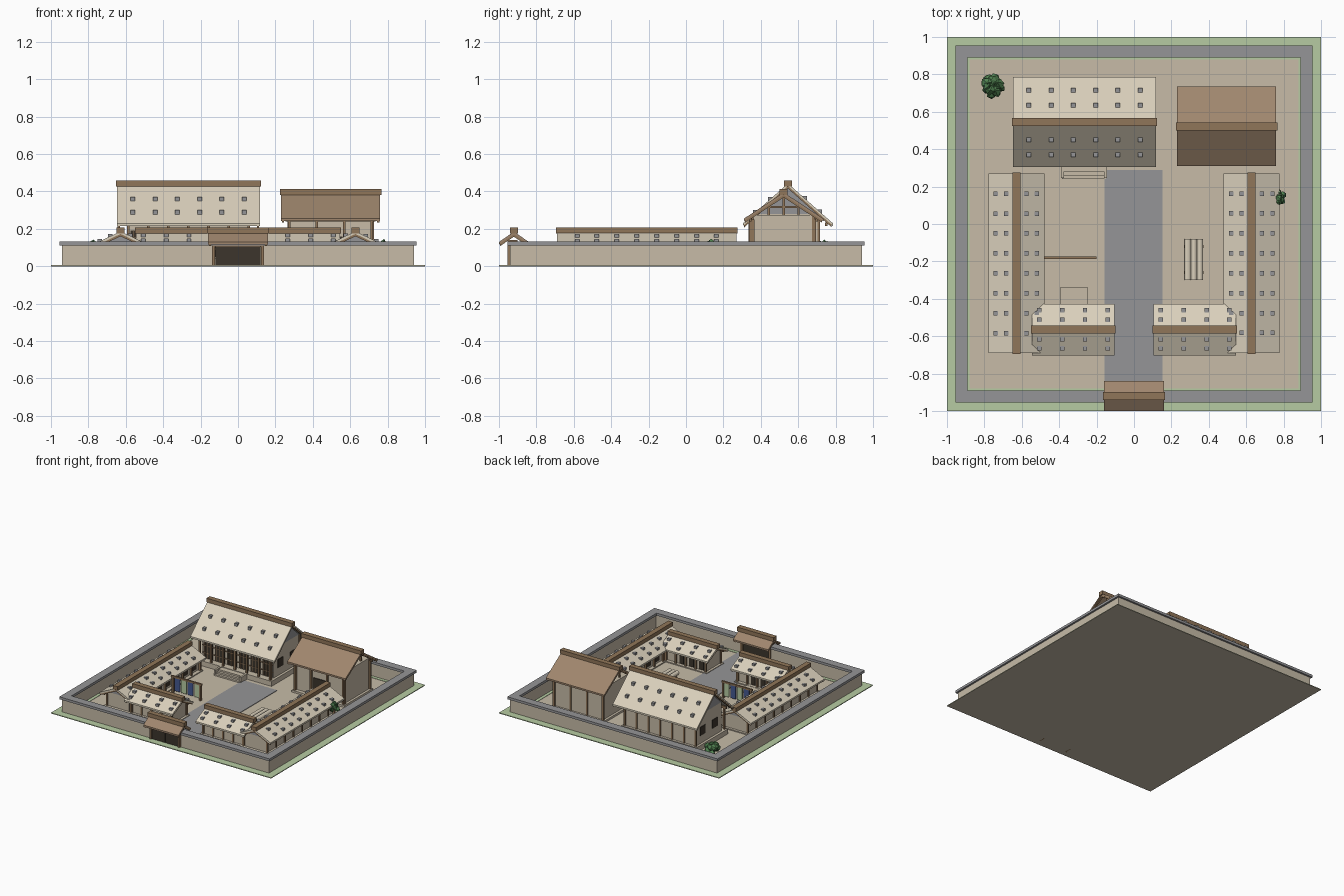
import bpy, bmesh, math, random
from mathutils import Matrix, Vector

cube = bpy.data.objects.get("Cube")
if cube:
    bpy.data.objects.remove(cube, do_unlink=True)


def material(name, r, g, b):
    m = bpy.data.materials.new(name)
    m.use_nodes = True
    m.diffuse_color = (r, g, b, 1)
    m.node_tree.nodes["Principled BSDF"].inputs["Base Color"].default_value = (r, g, b, 1)
    return m


SAND = material("sand plaster", .57, .5, .39)
CREAM = material("cream roof", .7, .63, .5)
TAN = material("tan roof", .35, .24, .155)
WOOD = material("brown wood", .28, .18, .1)
GREY = material("grey stone", .3, .3, .31)
GRASS = material("pale grass", .47, .6, .36)
DARK = material("dark lattice", .045, .035, .025)
LEAF = material("leaf green", .08, .22, .08)
BLUE = material("blue cloth", .06, .1, .28)
I = Matrix.Identity(4)


def finish(name, bm, mat, m=I):
    bmesh.ops.recalc_face_normals(bm, faces=bm.faces)
    mesh = bpy.data.meshes.new(name)
    bm.to_mesh(mesh)
    bm.free()
    mesh.materials.append(mat)
    ob = bpy.data.objects.new(name, mesh)
    ob.matrix_world = m
    bpy.context.collection.objects.link(ob)
    return ob


def boxes(name, mat, items, m=I):
    """One object from boxes given as x0, x1, y0, y1, z0, z1."""
    bm = bmesh.new()
    for x0, x1, y0, y1, z0, z1 in items:
        t = Matrix.Translation(((x0 + x1) / 2, (y0 + y1) / 2, (z0 + z1) / 2))
        bmesh.ops.create_cube(bm, size=1, matrix=t @ Matrix.Diagonal((x1 - x0, y1 - y0, z1 - z0, 1)))
    return finish(name, bm, mat, m)


def prisms(name, mat, profile, spans, m=I):
    """Extrude a y-z profile along x over each span."""
    bm = bmesh.new()
    for x0, x1 in spans:
        f = bm.faces.new([bm.verts.new((x0, y, z)) for y, z in profile])
        new = bmesh.ops.extrude_face_region(bm, geom=[f])["geom"]
        bmesh.ops.translate(bm, vec=(x1 - x0, 0, 0), verts=[v for v in new if isinstance(v, bmesh.types.BMVert)])
    return finish(name, bm, mat, m)


def chevron(half, apex, eave, thick):
    return [(-half, eave), (0, apex), (half, eave), (half, eave - thick), (0, apex - thick), (-half, eave - thick)]


def roof(name, m, length, half, apex, eave, mat, ridge):
    """Gabled roof with ridge beam and wooden bargeboards."""
    a = length / 2
    prisms(name + "_roof", mat, chevron(half, apex, eave, .014), [(-a, a)], m)
    edge = chevron(half - .006, apex - .013, eave - .008, .014)
    prisms(name + "_bargeboards", WOOD, edge, [(-a + .004, -a + .016), (a - .016, a - .004)], m)
    boxes(name + "_ridge", WOOD, [(-a - .006, a + .006, -.021, .021, ridge - .032, ridge)], m)


def skylights(name, m, xs, ys, half, apex, eave):
    slope = (apex - eave) / half
    items = []
    for x in xs:
        for y in ys:
            z = apex - abs(y) * slope
            items.append((x - .012, x + .012, y - .012, y + .012, z - .012, z + .012))
    boxes(name + "_skylights", GREY, items, m)


def house(name, x, y, turn, length, half, apex, eave, ridge, base, inset, bays, depth, mat=CREAM, solid=True):
    """House with ridge along local x and porch towards local -y."""
    m = Matrix.Translation((x, y, 0)) @ Matrix.Rotation(math.radians(turn), 4, "Z")
    roof(name, m, length, half, apex, eave, mat, ridge)
    a, w = length / 2 - inset, depth
    top = eave + (apex - eave) * (1 - w / half) - .016
    boxes(name + "_walls", SAND, [(-a, a, -w, w, base, top)], m)
    boxes(name + "_platform", SAND, [(-a - .02, a + .02, -half + .02, w + .02, .004, base)], m)
    if solid:
        prisms(name + "_gables", GREY, [(-w, top), (w, top), (0, apex - .014)], [(-a, a)], m)
    # Porch posts, end posts and eave beams
    step = 2 * a / bays
    py, t = half - .035, .007
    post_top = eave + .005
    grid = [-a + i * step for i in range(bays + 1)]
    posts = [(p - t, p + t, -py - t, -py + t, base, post_top) for p in grid]
    posts += [(p - t, p + t, w - t, w + t, base, top) for p in grid]
    posts += [(-a - .02, a + .02, s * py - .006, s * py + .006, post_top - .02, post_top) for s in (-1, 1)]
    boxes(name + "_posts", WOOD, posts, m)
    return m, grid, step, top


# Ground, lawn border, paved path
boxes("courtyard_ground", SAND, [(-1, 1, -1, 1, 0, .003)])
boxes("lawn", GRASS, [(-1, 1, s - .06, s + .06, .0005, .006) for s in (-.94, .94)] +
      [(s - .06, s + .06, -1, 1, .0005, .006) for s in (-.94, .94)])
boxes("path", GREY, [(-.157, .153, -.9, .29, .002, .007)])

# Perimeter wall with stone coping
ring = [(-.94, .94, .905, .94), (-.94, -.905, -.94, .94), (.905, .94, -.94, .94)]
boxes("perimeter_wall", SAND, [r + (0, .112) for r in ring] +
      [(-.94, -.13, -.94, -.905, 0, .112), (.13, .94, -.94, -.905, 0, .112)])
boxes("wall_coping", GREY, [(-.955, .955, .89, .955, .112, .132), (-.955, .955, -.955, -.89, .112, .132),
                            (-.955, -.89, -.9, .9, .112, .132), (.89, .955, -.9, .9, .112, .132)])

# Gatehouse
roof("gate", Matrix.Translation((0, -.92, 0)), .32, .08, .185, .13, TAN, .208)
boxes("gate_doors", DARK, [(-.12, -.001, -.945, -.915, .001, .108), (.001, .12, -.945, -.915, .001, .108)])
boxes("gate_frame", WOOD, [(s - .008, s + .008, -.955, -.9, 0, .14) for s in (-.13, .13)] +
      [(-.14, .14, -.953, -.9, .106, .14)])

# Main hall
m, grid, step, top = house("main_hall", -.265, .545, 0, .765, .24, .443, .23, .458, .045, .06, 6, .165)
skylights("main_hall", m, [-.2975 + .119 * i for i in range(6)], (-.175, -.095, .09, .17), .24, .443, .23)
boxes("main_hall_doors", DARK, [(g + .012, g + step - .012, -.172, -.16, .05, .19) for g in grid[:-1]], m)
boxes("main_hall_mullions", WOOD, [(g + step * k / 4 - .002, g + step * k / 4 + .002, -.175, -.165, .05, .19)
                                   for g in grid[:-1] for k in (1, 2, 3)] +
      [(grid[0], grid[-1], -.175, -.165, z, z + .005) for z in (.09, .15)], m)
boxes("main_hall_side_windows", DARK, [(s * .3225 - .005, s * .3225 + .005, c - .035, c + .035, .11, .18)
                                       for s in (-1, 1) for c in (-.08, .08)], m)
boxes("main_hall_stairs", SAND, [(-.385, -.15, .24 + .02 * i, .34, .003, .015 + .013 * i) for i in range(3)] +
      [(s - .008, s + .008, .245, .33, .003, .048) for s in (-.382, -.153)])

# Open-gabled pavilion
m, grid, step, top = house("pavilion", .495, .522, 0, .53, .212, .395, .255, .412, .02, .045, 3, .16, TAN, False)
boxes("pavilion_doors", DARK, [(grid[1] + .01, grid[2] - .01, -.166, -.155, .02, .16)], m)
ends = (-.2, .2)
boxes("pavilion_trusses", WOOD, [(s - .008, s + .008, -.18, .18, .25, .266) for s in ends] +
      [(s - .007, s + .007, -.1, .1, .312, .322) for s in ends] +
      [(s - .006, s + .006, y - .006, y + .006, .26, .385 - abs(y) * .66) for s in ends for y in (-.08, 0, .08)], m)
boxes("pavilion_corner_posts", WOOD, [(s - .009, s + .009, y - .009, y + .009, .003, .25)
                                      for s in (-.222, .222) for y in (-.165, .165)], m)

# Long side houses and the two front houses
for side, s in (("right", -1), ("left", 1)):
    name = side + "_wing"
    m, grid, step, top = house(name, s * .628, -.21, -s * 90, .96, .15, .187, .115, .208, .012, .03, 8, .1)
    skylights(name, m, [-.373 + .1065 * i for i in range(8)], (-.108, -.052, .055, .112), .15, .187, .115)
    boxes(name + "_windows", DARK, [(g + .03, g + step - .03, -.105, -.095, .03, .1) for g in grid[:-1]], m)

    name = side + "_front_house"
    m, grid, step, top = house(name, s * .325, -.565, 180, .44, .138, .187, .118, .208, .012, .04, 4, .09)
    skylights(name, m, [-.185 + .122 * i for i in range(4)], (-.105, -.052, .05, .1), .138, .187, .118)
    boxes(name + "_doors", DARK, [(g + .025, g + step - .025, -.095, -.085, .014, .09) for g in grid[1:-1]], m)
boxes("front_house_step", SAND, [(-.395, -.245, -.44, -.34, .003, .014)])

# Cloth screen
boxes("screen_frame", WOOD, [(x - .007, x + .007, -.187, -.173, .003, .14) for x in (-.465, -.215)] +
      [(-.48, -.2, -.187, -.173, .128, .142)])
for i in range(4):
    x = -.448 + .06 * i
    boxes("hanging_cloth_%d" % (i + 1), GRASS if i % 2 else BLUE, [(x, x + .048, -.184, -.176, .022, .13)])

# Rounded timbers on bearers
bm = bmesh.new()
for x, z in ((.287, .03), (.32, .03), (.353, .03)):
    bmesh.ops.create_cone(bm, cap_ends=True, segments=12, radius1=.017, radius2=.017, depth=.22,
                          matrix=Matrix.Translation((x, -.19, z)) @ Matrix.Rotation(math.pi / 2, 4, "X"))
timbers = finish("timber_rolls", bm, CREAM)
boxes("timber_bearers", WOOD, [(.268, .372, y - .008, y + .008, .003, .016) for y in (-.26, -.12)])

# Shrubs of jittered leaf clumps
random.seed(4)
for name, x, y, rx, ry, n in (("large_shrub", -.755, .74, .065, .065, 16), ("small_shrub", .775, .14, .03, .055, 9)):
    bm = bmesh.new()
    for i in range(n):
        a = 2.4 * i
        r = .7 * math.sqrt(i / n)
        c = Vector((x + rx * r * math.cos(a), y + ry * r * math.sin(a), random.uniform(.075, .125) - .03 * r))
        new = bmesh.ops.create_icosphere(bm, subdivisions=1, radius=.028 if n > 10 else .02,
                                         matrix=Matrix.Translation(c))["verts"]
        for v in new:
            v.co += Vector([random.uniform(-.007, .007) for _ in range(3)])
    finish(name, bm, LEAF)
    boxes(name + "_trunk", WOOD, [(x - .008, x + .008, y - .008, y + .008, .003, .09)])
